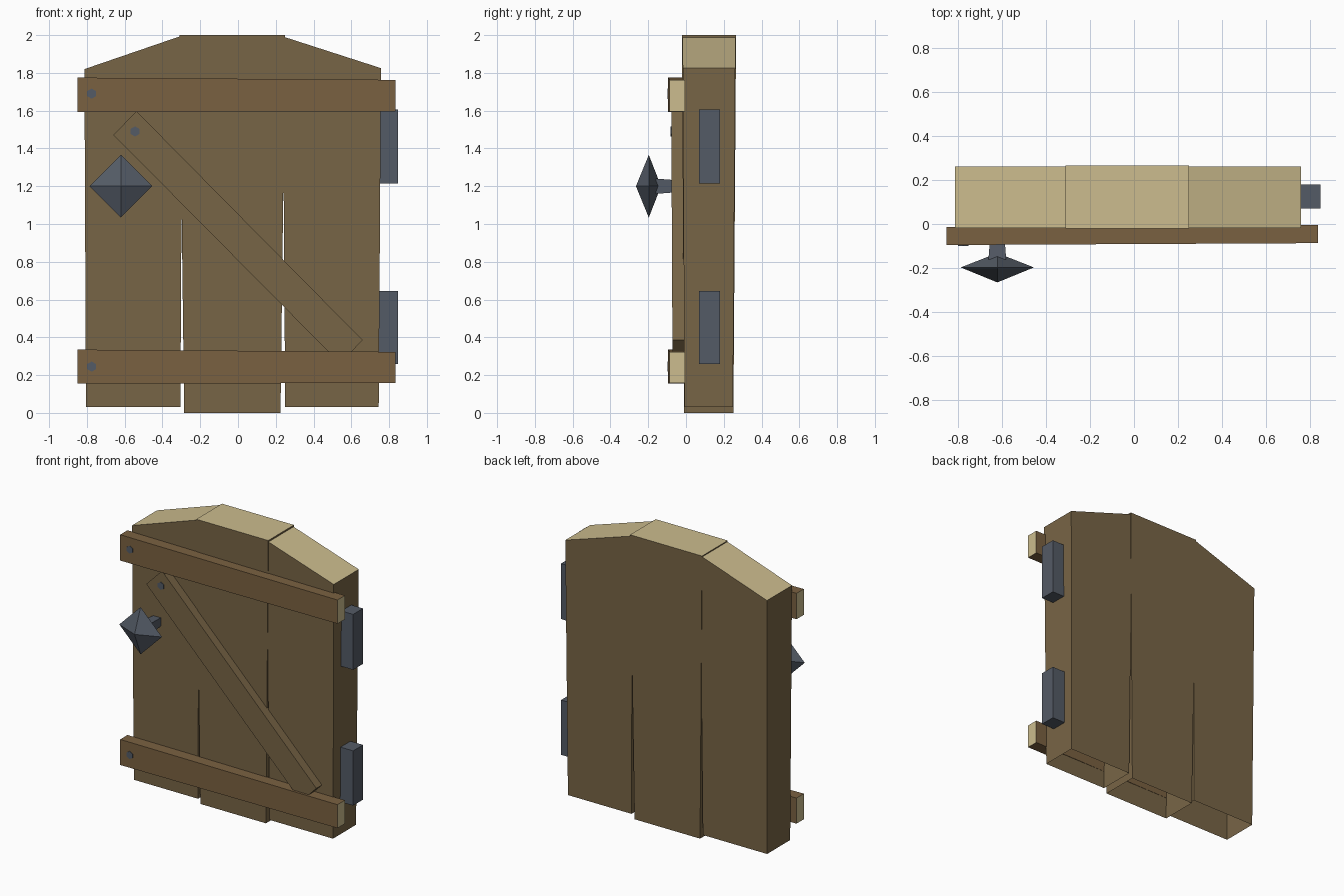
import bpy, bmesh
from mathutils import Vector

if "Cube" in bpy.data.objects:
    bpy.data.objects.remove(bpy.data.objects["Cube"])


def material(name, r, g, b):
    m = bpy.data.materials.new(name)
    lin = [((c / 255 + 0.055) / 1.055) ** 2.4 for c in (r, g, b)]
    m.diffuse_color = (*lin, 1)
    m.use_nodes = True
    m.node_tree.nodes["Principled BSDF"].inputs["Base Color"].default_value = m.diffuse_color
    return m


WOOD = material("plank_brown", 120, 101, 70)
BRACE = material("crossbar_brown", 122, 97, 65)
GRAIN = material("end_grain_tan", 204, 188, 142)
METAL = material("dark_iron", 84, 91, 102)


def finish(name, bm, mats, rule=None):
    bmesh.ops.recalc_face_normals(bm, faces=bm.faces)
    if rule:
        for f in bm.faces:
            f.normal_update()
            f.material_index = 1 if rule(f.normal) else 0
    me = bpy.data.meshes.new(name)
    bm.to_mesh(me)
    bm.free()
    for m in mats:
        me.materials.append(m)
    ob = bpy.data.objects.new(name, me)
    bpy.context.collection.objects.link(ob)
    return ob


def prism(name, profile, front, back, mats, rule=None, open_bottom=False):
    """Extrude an (x, z) profile in y; front/back give y at a point (x, z)."""
    bm = bmesh.new()
    a = [bm.verts.new((x, front(x, z), z)) for x, z in profile]
    b = [bm.verts.new((x, back(x, z), z)) for x, z in profile]
    n = len(profile)
    bm.faces.new(a)
    bm.faces.new(b[::-1])
    for i in range(n):
        j = (i + 1) % n
        bm.faces.new((a[i], b[i], b[j], a[j]))
    bmesh.ops.recalc_face_normals(bm, faces=bm.faces)
    if open_bottom:
        low = [f for f in bm.faces if f.normal.z < -0.9]
        bmesh.ops.delete(bm, geom=low, context='FACES_ONLY')
        # normals are already correct, so keep them
    return finish(name, bm, mats, rule)


# Three planks with tapering gaps, light sawn tops and open undersides
planks = {
    "left_plank": ([(-0.805, 0.03), (-0.305, 0.03), (-0.294, 1.998), (-0.813, 1.82)], 0.0),
    "middle_plank": ([(-0.285, 0), (0.225, 0), (0.25, 2), (-0.31, 2)], 0.003),
    "right_plank": ([(0.25, 0.03), (0.745, 0.03), (0.757, 1.825), (0.236, 1.993)], 0.0),
}
for name, (prof, extra) in planks.items():
    prism(name, prof,
          lambda x, z, e=extra: -0.008 - 0.005 * z - e,
          lambda x, z, e=extra: 0.248 + 0.007 * z + e,
          [WOOD, GRAIN], lambda n: n.z > 0.5, open_bottom=True)

# Two crossbars, slightly narrower and further back at the hinge side
for name, z0, z1 in (("lower_crossbar", 0.155, 0.335), ("upper_crossbar", 1.593, 1.775)):
    prism(name, [(-0.85, z0), (0.835, z0 + 0.003), (0.835, z1 - 0.012), (-0.85, z1)],
          lambda x, z: -0.091 + 0.005 * x, lambda x, z: -0.009 + 0.006 * x,
          [BRACE, GRAIN], lambda n: abs(n.x) > 0.9)

# Diagonal brace between the crossbars
prism("diagonal_brace", [(-0.66, 1.472), (0.54, 0.262), (0.66, 0.385), (-0.537, 1.597)],
      lambda x, z: -0.070 - 0.005 * z, lambda x, z: -0.005, [WOOD])


# Boxes and nails
def box(name, lo, hi, mat):
    lo, hi = Vector(lo), Vector(hi)
    bm = bmesh.new()
    bmesh.ops.create_cube(bm, size=1)
    for v in bm.verts:
        v.co = (lo + hi) / 2 + v.co * (hi - lo)
    return finish(name, bm, [mat])


for name, z0, z1 in (("lower_hinge", 0.26, 0.645), ("upper_hinge", 1.215, 1.605)):
    box(name, (0.71, 0.07, z0), (0.847, 0.18, z1), METAL)


def ring(bm, centre, y, r, sides, turn=0.0):
    import math
    return [bm.verts.new((centre[0] + r * math.cos(turn + i * math.tau / sides), y,
                          centre[1] + r * math.sin(turn + i * math.tau / sides)))
            for i in range(sides)]


def bridge(bm, a, b):
    for i in range(len(a)):
        j = (i + 1) % len(a)
        bm.faces.new((a[i], a[j], b[j], b[i]))


for name, c, y in (("upper_nail", (-0.775, 1.69), -0.095),
                   ("lower_nail", (-0.775, 0.245), -0.095),
                   ("brace_nail", (-0.545, 1.49), -0.0775)):
    bm = bmesh.new()
    a, b = ring(bm, c, y - 0.004, 0.027, 6, 0.52), ring(bm, c, y + 0.01, 0.027, 6, 0.52)
    bm.faces.new(a)
    bm.faces.new(b)
    bridge(bm, a, b)
    finish(name, bm, [METAL])

# Faceted door knob: pyramid front, sloping back, square stem
bm = bmesh.new()
c = (-0.62, 1.2)
q = 0.785398
rim = ring(bm, c, -0.197, 0.166, 4)
tip = bm.verts.new((c[0], -0.265, c[1]))
back_tip = bm.verts.new((c[0], -0.132, c[1]))
for i in range(4):
    bm.faces.new((rim[i], rim[(i + 1) % 4], tip))
    bm.faces.new((rim[(i + 1) % 4], rim[i], back_tip))
finish("knob", bm, [METAL])

bm = bmesh.new()
near, far = ring(bm, c, -0.16, 0.057, 4, q), ring(bm, c, -0.005, 0.04, 4, q)
bm.faces.new(near)
bm.faces.new(far)
bridge(bm, near, far)
finish("knob_stem", bm, [METAL])
